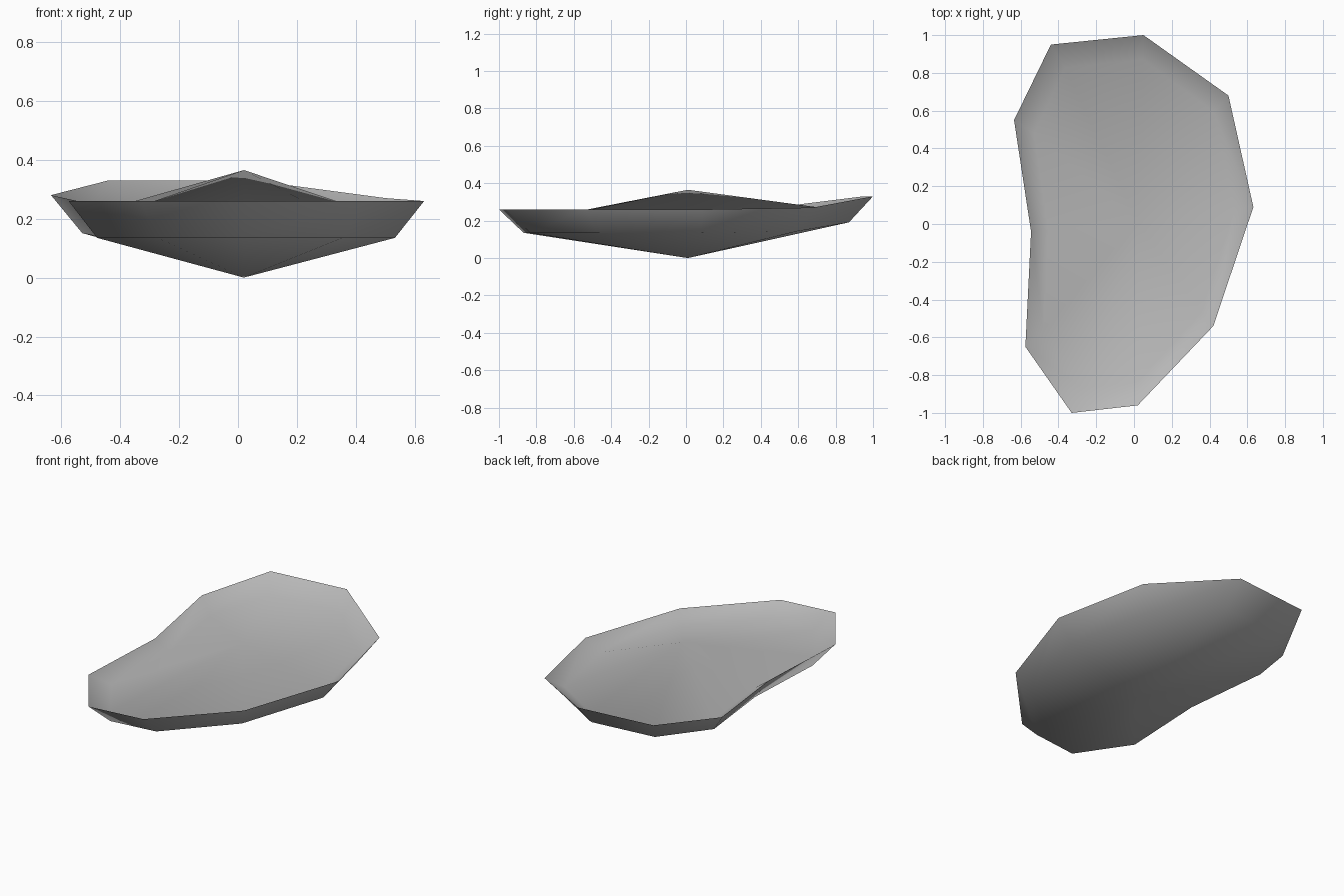
import bpy, bmesh, math

cube = bpy.data.objects.get("Cube")
if cube:
    bpy.data.objects.remove(cube, do_unlink=True)

# Plain grey stone
stone = bpy.data.materials.new("grey_stone")
stone.use_nodes = True
colour = (0.48, 0.48, 0.48, 1)
stone.diffuse_color = colour
bsdf = stone.node_tree.nodes["Principled BSDF"]
bsdf.inputs["Base Color"].default_value = colour
bsdf.inputs["Roughness"].default_value = 0.9

# Kidney-shaped rim of the slab, counter-clockwise
RIM = [(0.632, 0.09, 0.26), (0.5, 0.68, 0.27), (0.05, 1.0, 0.33),
       (-0.44, 0.95, 0.33), (-0.635, 0.55, 0.28), (-0.545, -0.04, 0.26),
       (-0.575, -0.65, 0.26), (-0.33, -1.0, 0.26), (0.02, -0.96, 0.26),
       (0.42, -0.54, 0.26)]
CX, CY, BASE = 0.02, 0.01, 0.26

bm = bmesh.new()


def ring(scale_x, scale_y, tilt, drop):
    """Copy of the rim, scaled about the middle, its tilt eased, lowered."""
    return [bm.verts.new((CX + (x - CX) * scale_x, CY + (y - CY) * scale_y,
                          BASE + (z - BASE) * tilt - drop)) for x, y, z in RIM]


def bridge(a, b):
    for i in range(len(a)):
        j = (i + 1) % len(a)
        bm.faces.new((a[i], a[j], b[j], b[i]))


def fan(loop, z):
    tip = bm.verts.new((CX, CY, z))
    for i in range(len(loop)):
        bm.faces.new((loop[i], loop[(i + 1) % len(loop)], tip))


# Underside, sloping wall, sunken groove inside the rim, and low peak
under = ring(0.838, 0.87, 0.8, 0.125)
rim = ring(1, 1, 1, 0)
groove = ring(0.838, 0.87, 0.8, 0.067)
bridge(under, rim)
bridge(rim, groove)
fan(groove, 0.365)
fan(under, 0)
bmesh.ops.recalc_face_normals(bm, faces=bm.faces)

mesh = bpy.data.meshes.new("rock_slab")
bm.to_mesh(mesh)
bm.free()
mesh.materials.append(stone)
slab = bpy.data.objects.new("rock_slab", mesh)
bpy.context.collection.objects.link(slab)

# Soft shading, with a crisp rim
bpy.ops.object.select_all(action="DESELECT")
slab.select_set(True)
bpy.context.view_layer.objects.active = slab
bpy.ops.object.shade_smooth_by_angle(angle=math.radians(65))
